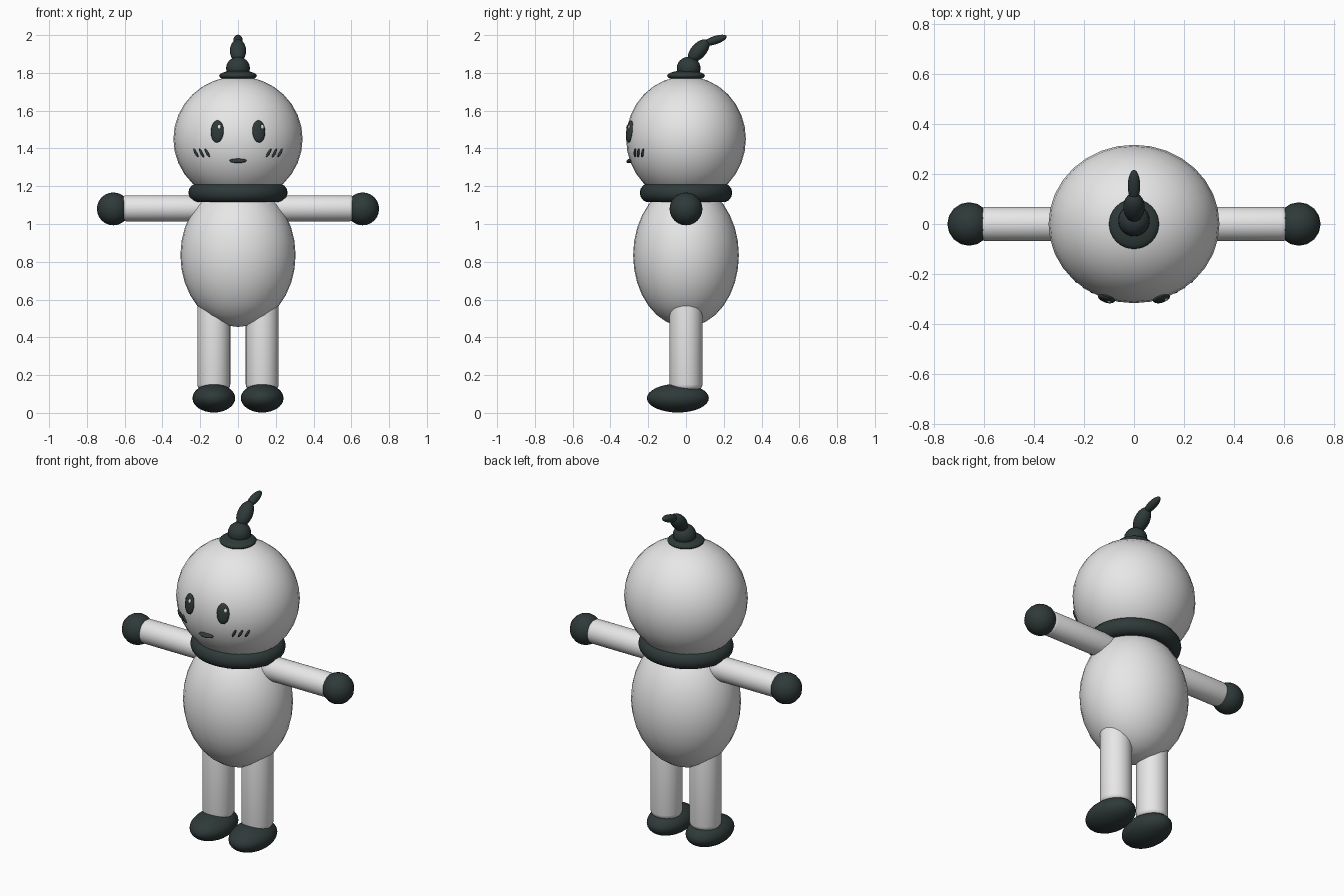
import bpy, math
from mathutils import Vector

if "Cube" in bpy.data.objects:
    bpy.data.objects.remove(bpy.data.objects["Cube"])


def material(name, rgb):
    m = bpy.data.materials.new(name)
    m.diffuse_color = (*rgb, 1)
    m.use_nodes = True
    m.node_tree.nodes["Principled BSDF"].inputs["Base Color"].default_value = m.diffuse_color
    return m


WHITE = material("soft white", (0.8, 0.8, 0.8))
DARK = material("dark slate", (0.028, 0.042, 0.041))

HEAD_C = Vector((0, 0, 1.45))
HEAD_R = Vector((0.342, 0.317, 0.332))


def finish(name, mat):
    ob = bpy.context.object
    ob.name = name
    ob.data.materials.append(mat)
    bpy.ops.object.shade_smooth_by_angle(angle=math.radians(50))
    return ob


def ellipsoid(name, loc, radii, mat, rot=(0, 0, 0), seg=32, rings=16):
    bpy.ops.mesh.primitive_uv_sphere_add(segments=seg, ring_count=rings, radius=1,
                                         location=loc, rotation=rot)
    bpy.context.object.scale = radii
    bpy.ops.object.transform_apply(location=False, rotation=False, scale=True)
    return finish(name, mat)


def ring(name, loc, major, minor, mat, scale=(1, 1, 1)):
    bpy.ops.mesh.primitive_torus_add(major_segments=40, minor_segments=14, location=loc,
                                     major_radius=major, minor_radius=minor)
    bpy.context.object.scale = scale
    bpy.ops.object.transform_apply(location=False, rotation=False, scale=True)
    return finish(name, mat)


def limb(name, start, end, radius):
    """Cylinder with softly rounded ends."""
    a, b = Vector(start), Vector(end)
    bpy.ops.mesh.primitive_cylinder_add(vertices=32, radius=radius, depth=(b - a).length,
                                        location=(a + b) / 2,
                                        rotation=(b - a).to_track_quat('Z', 'Y').to_euler())
    ob = bpy.context.object
    bev = ob.modifiers.new("rounded ends", 'BEVEL')
    bev.width, bev.segments = 0.03, 4
    bpy.ops.object.modifier_apply(modifier=bev.name)
    return finish(name, WHITE)


def face_y(x, z):
    """Front surface of the head at x, z."""
    k = 1 - (x / HEAD_R.x) ** 2 - ((z - HEAD_C.z) / HEAD_R.z) ** 2
    return -HEAD_R.y * math.sqrt(k)


def face_spot(name, x, z, radii, mat, roll=0, lift=0):
    """Flat ellipsoid lying on the head; radii are width, height, depth."""
    p = Vector((x, face_y(x, z), z))
    d = p - HEAD_C
    n = Vector((d.x / HEAD_R.x ** 2, d.y / HEAD_R.y ** 2, d.z / HEAD_R.z ** 2)).normalized()
    ob = ellipsoid(name, p + n * lift, radii, mat, seg=16, rings=10)
    # local z along the normal, local y kept upright, then rolled
    q = n.to_track_quat('Z', 'Y')
    ob.rotation_euler = (q.to_matrix() @ roll_matrix(roll)).to_euler()
    return ob


def roll_matrix(angle):
    from mathutils import Matrix
    return Matrix.Rotation(angle, 3, 'Z')


# Head, body and collar
ellipsoid("head", HEAD_C, HEAD_R, WHITE)
ellipsoid("body", (0, 0, 0.835), (0.305, 0.28, 0.38), WHITE)
ring("collar", (0, 0, 1.165), 0.213, 0.05, DARK, (1, 0.93, 1))

# Limbs, hands, feet and face features on both sides
for s, side in ((-1, "left"), (1, "right")):
    limb(f"{side}_arm", (s * 0.13, 0, 1.083), (s * 0.62, 0, 1.083), 0.069)
    ellipsoid(f"{side}_hand", (s * 0.66, 0, 1.08), (0.087,) * 3, DARK, seg=16, rings=12)
    limb(f"{side}_leg", (s * 0.128, 0, 0.12), (s * 0.128, 0, 0.68), 0.087)
    ellipsoid(f"{side}_foot", (s * 0.128, -0.043, 0.078), (0.113, 0.164, 0.076), DARK)
    face_spot(f"{side}_eye", s * 0.11, 1.49, (0.036, 0.06, 0.016), DARK)
    face_spot(f"{side}_eye_glint", s * 0.11 + 0.014, 1.512, (0.009, 0.012, 0.005), WHITE,
              lift=0.013)
    # Three slanted cheek strokes
    for i in range(3):
        face_spot(f"{side}_cheek_stroke_{i + 1}", s * (0.163 + 0.03 * i), 1.376,
                  (0.007, 0.026, 0.008), DARK, roll=-s * 0.45)

face_spot("mouth", 0, 1.335, (0.046, 0.011, 0.02), DARK)

# Hair tuft: flat base, bun and two curling locks
ellipsoid("hair_base", (0, 0, 1.785), (0.1, 0.1, 0.028), DARK)
ellipsoid("hair_bun", (0, 0.014, 1.825), (0.063, 0.063, 0.06), DARK, seg=24, rings=12)
ellipsoid("hair_lock", (0, 0.067, 1.917), (0.043, 0.04, 0.074), DARK,
          rot=(-math.radians(42), 0, 0), seg=24, rings=12)
ellipsoid("hair_tip", (0, 0.153, 1.973), (0.025, 0.022, 0.066), DARK,
          rot=(-math.radians(72), 0, 0), seg=24, rings=12)
